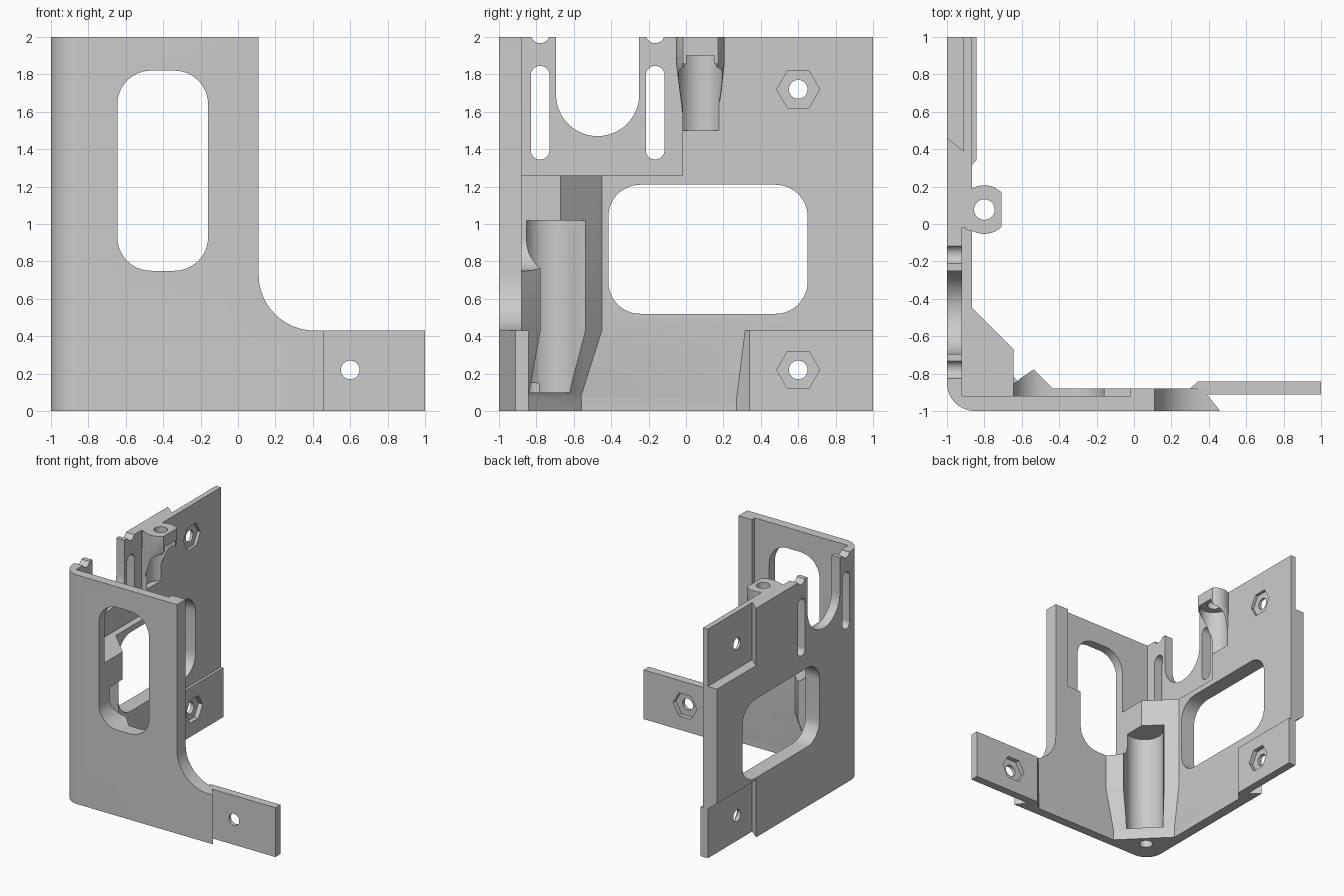
import bpy, bmesh, math
from mathutils import Vector

cube = bpy.data.objects.get("Cube")
if cube:
    bpy.data.objects.remove(cube, do_unlink=True)

grey = bpy.data.materials.new("plain_grey")
grey.use_nodes = True
GREY = (0.6, 0.6, 0.6, 1)
grey.diffuse_color = GREY
grey.node_tree.nodes["Principled BSDF"].inputs["Base Color"].default_value = GREY


def loft(name, rings):
    """Closed solid through equal-sized rings of 3D points."""
    bm = bmesh.new()
    loops = [[bm.verts.new(p) for p in ring] for ring in rings]
    n = len(loops[0])
    for a, b in zip(loops, loops[1:]):
        for i in range(n):
            j = (i + 1) % n
            bm.faces.new((a[i], a[j], b[j], b[i]))
    bm.faces.new(loops[0])
    bm.faces.new(loops[-1])
    bmesh.ops.recalc_face_normals(bm, faces=bm.faces)
    me = bpy.data.meshes.new(name)
    bm.to_mesh(me)
    bm.free()
    me.materials.append(grey)
    ob = bpy.data.objects.new(name, me)
    bpy.context.collection.objects.link(ob)
    return ob


def ring(pts, axis, d):
    """Put a 2D outline at distance d along an axis."""
    if axis == "x":
        return [(d, u, v) for u, v in pts]
    if axis == "y":
        return [(u, d, v) for u, v in pts]
    return [(u, v, d) for u, v in pts]


def prism(name, pts, axis, lo, hi):
    return loft(name, [ring(pts, axis, lo), ring(pts, axis, hi)])


def rect(u0, u1, v0, v1):
    return [(u0, v0), (u1, v0), (u1, v1), (u0, v1)]


def arc(cu, cv, r, a0, a1, n=12):
    steps = [math.radians(a0 + (a1 - a0) * i / n) for i in range(n + 1)]
    return [(cu + r * math.cos(a), cv + r * math.sin(a)) for a in steps]


def disc(cu, cv, r, n=32):
    return arc(cu, cv, r, 0, 360 - 360 / n, n - 1)


def rounded(u0, u1, v0, v1, r):
    r = min(r, (u1 - u0) / 2 - 0.0005)
    return (arc(u1 - r, v1 - r, r, 0, 90) + arc(u0 + r, v1 - r, r, 90, 180)
            + arc(u0 + r, v0 + r, r, 180, 270) + arc(u1 - r, v0 + r, r, 270, 360))


def combine(body, tool, operation):
    """Apply one boolean and remove the tool."""
    mod = body.modifiers.new(operation, "BOOLEAN")
    mod.operation = operation
    mod.solver = "EXACT"
    mod.object = tool
    bpy.context.view_layer.update()
    graph = bpy.context.evaluated_depsgraph_get()
    me = bpy.data.meshes.new_from_object(body.evaluated_get(graph))
    body.modifiers.clear()
    body.data = me
    bpy.data.objects.remove(tool, do_unlink=True)


def add(tool):
    combine(bracket, tool, "UNION")


def cut(tool):
    combine(bracket, tool, "DIFFERENCE")


# Side wall and front wall, thinner near the foot
def wall_profile(inner, foot):
    return [(-1, 0), (foot, 0), (foot, 0.07), (inner, 0.43), (inner, 2), (-1, 2)]


bracket = prism("corner_bracket", wall_profile(-0.865, -0.91), "y", -1, 1)
add(prism("front_wall", wall_profile(-0.88, -0.92), "x", -1, 0.46))

# Corner gusset with a sloped foot
def gusset_ring(total, z):
    return ring([(-0.95, -0.95), (total + 0.95, -0.95), (-0.95, total + 0.95)], "z", z)


add(loft("corner_gusset", [gusset_ring(-1.47, 0), gusset_ring(-1.47, 0.08),
                           gusset_ring(-1.315, 0.43), gusset_ring(-1.315, 1.26)]))

# Lower fixing tabs, mirrored across the corner
tab = [(0.25, -0.93), (0.34, -0.842), (1, -0.842), (1, -0.912), (0.42, -0.912), (0.4, -0.93)]
add(prism("front_tab", tab, "z", 0, 0.43))
add(prism("side_tab", [(v, u) for u, v in tab], "z", 0, 0.43))

# Rounded outer corner
cut(prism("corner_round", [(-1.1, -1.1), (-1.1, -0.85)] + arc(-0.85, -0.85, 0.15, 180, 270)
          + [(-0.85, -1.1)], "z", -0.1, 2.1))

# Front wall outline with a fillet above the tab
cut(prism("front_outline", [(0.11, 2.1)] + arc(0.41, 0.73, 0.3, 180, 270)
          + [(1.2, 0.43), (1.2, 2.1)], "y", -1.2, -0.6))

# Undercut outer steps behind the tabs
cut(prism("front_step", [(0.47, -1.012), (0.39, -0.912), (1.1, -0.912), (1.1, -1.012)],
          "z", -0.1, 0.6))
cut(loft("lower_side_step", [ring(rect(0.47, 1.1, -0.1, 0.51), "x", -1.012),
                             ring(rect(0.39, 1.1, -0.1, 0.43), "x", -0.912)]))
cut(loft("upper_side_step", [ring(rect(0.47, 1.1, 1.5, 2.1), "x", -1.012),
                             ring(rect(0.39, 1.1, 1.5, 2.1), "x", -0.912)]))

# Shallow recess around the upper corner
cut(prism("upper_recess", rect(-0.92, -0.02, -0.92, -0.02), "z", 1.26, 2.1))

# Windows, cable opening and vent slots
cut(prism("front_window", rounded(-0.645, -0.16, 0.75, 1.82, 0.18), "y", -1.2, -0.4))
cut(prism("side_window", rounded(-0.415, 0.65, 0.52, 1.21, 0.17), "x", -1.2, -0.6))
cut(prism("top_opening", rounded(-0.695, -0.25, 1.47, 2.6, 0.23), "x", -1.2, -0.6))
for y in (-0.83, -0.215):
    for low, high in ((1.345, 1.845), (1.967, 2.4)):
        cut(prism("vent_slot", rounded(y, y + 0.1, low, high, 0.05), "x", -1.2, -0.75))

# Screw channel and hole in the corner gusset
diagonal = Vector((-1, -1)).normalized()
across = Vector((1, -1)).normalized()
channel = [(0.155, 1.01), (0.172, 0.92), (0.18, 0.7), (-0.18, 0.7), (-0.172, 0.92)]
channel += [(w, 1.01 + d) for w, d in arc(0, 0, 0.155, 180, 0, 20)][:-1]
cut(prism("corner_channel", [tuple(across * w + diagonal * d) for w, d in channel],
          "z", 0.1, 1.02))
cut(prism("corner_hole", disc(-0.8, -0.8, 0.055), "z", -0.1, 0.15))

# Top screw boss, tapering down into the wall
boss = [(-0.9, -0.03)] + arc(-0.8, 0.077, 0.13, -115, -46, 8) \
    + arc(-0.8, 0.077, 0.13, 46, 115, 8) + [(-0.9, 0.185)]
foot = [(-0.9 + (x + 0.9) * 0.1, 0.077 + (y - 0.077) * 0.75) for x, y in boss]
add(loft("screw_boss", [ring(foot, "z", 1.6), ring(boss, "z", 1.86), ring(boss, "z", 2)]))
cut(prism("boss_channel", disc(-0.8, 0.077, 0.118), "z", 1.5, 1.9))
cut(prism("boss_hole", disc(-0.8, 0.077, 0.055), "z", 1.8, 2.1))

# Hexagonal nut pockets with through holes
for z, depth in ((0.22, -0.882), (1.72, -0.89)):
    cut(prism("nut_pocket", disc(0.6, z, 0.115, 6), "x", depth, -0.7))
    cut(prism("side_bolt_hole", disc(0.6, z, 0.05), "x", -1.1, -0.7))
cut(prism("nut_pocket", disc(0.6, 0.22, 0.115, 6), "y", -0.882, -0.7))
cut(prism("front_bolt_hole", disc(0.6, 0.22, 0.05), "y", -1.1, -0.7))

# Smooth curved walls, keep edges sharp
bpy.ops.object.select_all(action="DESELECT")
bracket.select_set(True)
bpy.context.view_layer.objects.active = bracket
bpy.ops.object.shade_smooth_by_angle(angle=math.radians(25))
